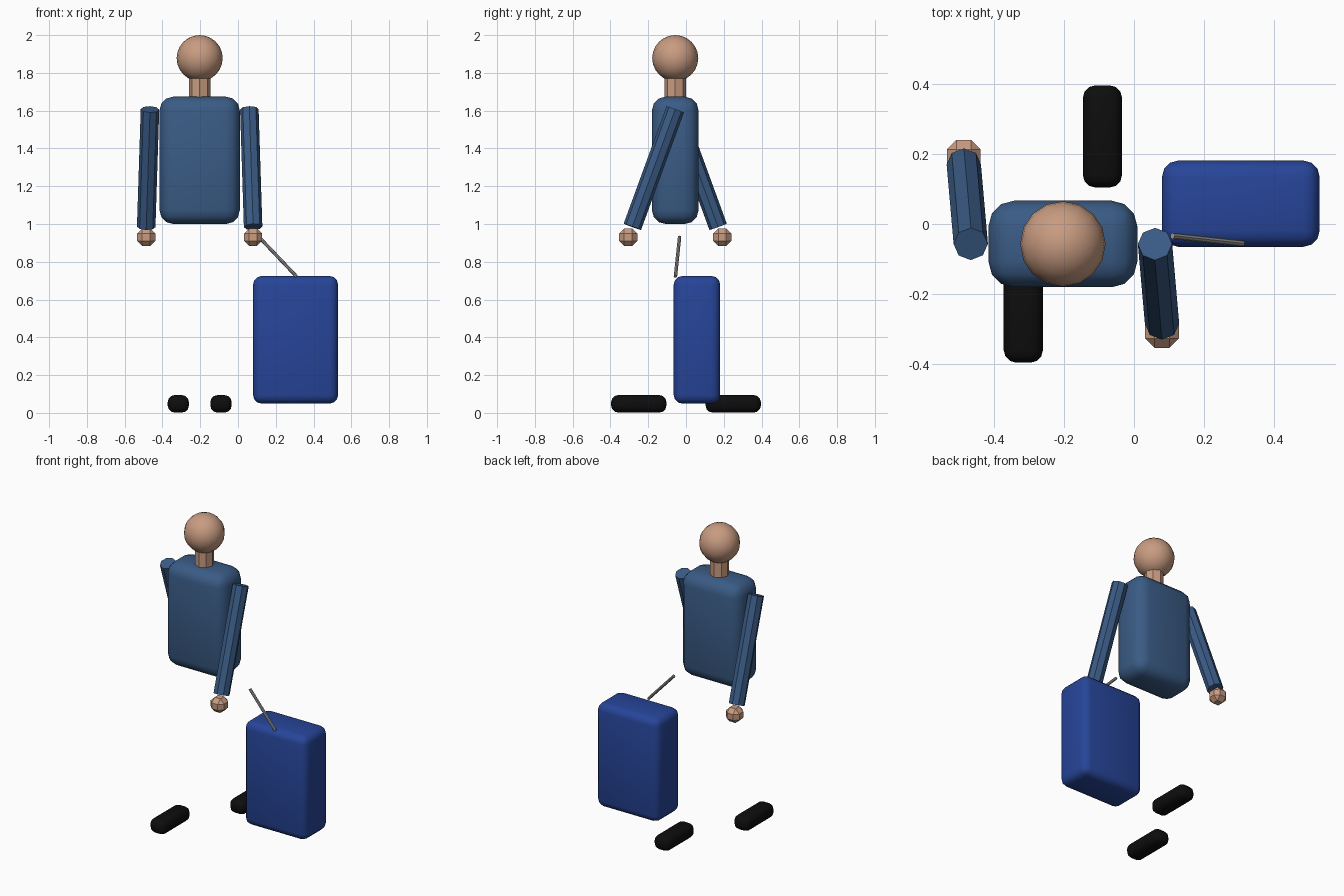
import bpy
import math
from mathutils import Vector

cube = bpy.data.objects.get("Cube")
if cube:
    bpy.data.objects.remove(cube, do_unlink=True)


def material(name, color):
    mat = bpy.data.materials.new(name)
    mat.use_nodes = True
    mat.diffuse_color = (*color, 1)
    mat.node_tree.nodes["Principled BSDF"].inputs["Base Color"].default_value = (*color, 1)
    return mat


skin = material("skin", (0.58, 0.33, 0.22))
cloth = material("blue cloth", (0.042, 0.105, 0.235))
case_blue = material("case blue", (0.02, 0.06, 0.32))
black = material("black leather", (0.004, 0.004, 0.004))
metal = material("grey metal", (0.33, 0.33, 0.33))


def finish(name, mat):
    obj = bpy.context.object
    obj.name = name
    obj.data.materials.append(mat)
    return obj


def rounded_box(name, center, size, bevel, segments, mat, smooth=True):
    bpy.ops.mesh.primitive_cube_add(size=1, location=center)
    obj = finish(name, mat)
    obj.scale = size
    bpy.ops.object.transform_apply(location=False, rotation=False, scale=True)
    mod = obj.modifiers.new("Rounding", "BEVEL")
    mod.width = bevel
    mod.segments = segments
    bpy.ops.object.modifier_apply(modifier=mod.name)
    if smooth:
        bpy.ops.object.shade_smooth_by_angle(angle=math.radians(50))
    return obj


def rod(name, start, end, radius, mat, sides=8):
    start, end = Vector(start), Vector(end)
    axis = end - start
    bpy.ops.mesh.primitive_cylinder_add(vertices=sides, radius=radius, depth=axis.length,
                                        location=(start + end) / 2)
    obj = finish(name, mat)
    # Tilt the upright cylinder onto the axis without twisting it
    up = axis if axis.z > 0 else -axis
    obj.rotation_mode = "QUATERNION"
    obj.rotation_quaternion = Vector((0, 0, 1)).rotation_difference(up)
    return obj


BODY_X, BODY_Y = -0.203, -0.057

# Head and neck
bpy.ops.mesh.primitive_uv_sphere_add(segments=16, ring_count=12, radius=0.122,
                                     location=(BODY_X, BODY_Y, 1.878))
finish("head", skin)
bpy.ops.object.shade_smooth_by_angle(angle=math.radians(50))
rod("neck", (BODY_X, BODY_Y, 1.65), (BODY_X, BODY_Y, 1.78), 0.057, skin)

# Torso
rounded_box("torso", (BODY_X, BODY_Y, 1.337), (0.425, 0.247, 0.674), 0.073, 3, cloth)

# Arms, hands and shoes swing in opposite directions on each side
for name, side in (("left", 1), ("right", -1)):
    x = BODY_X + side * 0.263
    hand_x = BODY_X + side * 0.283
    rod(name + "_arm", (x, BODY_Y, 1.607),
        (hand_x, BODY_Y - side * 0.227, 0.985), 0.049, cloth)
    rounded_box(name + "_hand", (hand_x, BODY_Y - side * 0.249, 0.93),
                (0.096, 0.096, 0.092), 0.027, 1, skin, smooth=False)
    rounded_box(name + "_shoe", (BODY_X + side * 0.113, side * 0.25, 0.048),
                (0.112, 0.292, 0.092), 0.036, 3, black)

# Suitcase and its pull handle
rounded_box("suitcase", (0.305, 0.058, 0.387), (0.45, 0.246, 0.676), 0.046, 3, case_blue)
rod("pull_handle", (0.11, -0.034, 0.932), (0.31, -0.056, 0.722), 0.009, metal)
